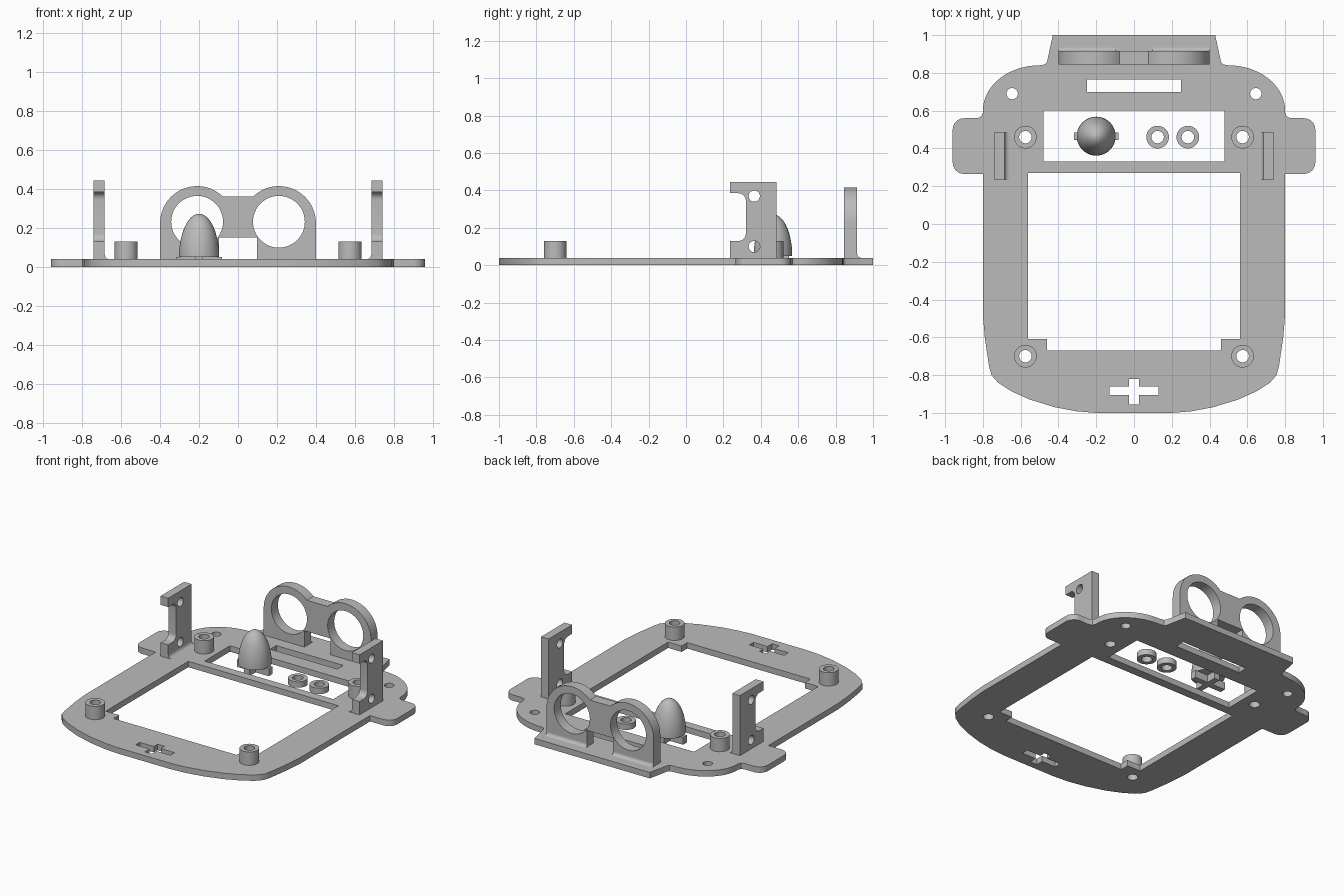
import bpy, bmesh
from math import sin, cos, radians, pi

old = bpy.data.objects.get("Cube")
if old:
    bpy.data.objects.remove(old, do_unlink=True)

grey = bpy.data.materials.new("plain grey")
grey.use_nodes = True
COLOUR = (0.5, 0.5, 0.5, 1)
grey.diffuse_color = COLOUR
grey.node_tree.nodes["Principled BSDF"].inputs["Base Color"].default_value = COLOUR

T = 0.04  # base plate thickness


def arc(cx, cy, rx, ry, a, b, n=12):
    angles = [radians(a + (b - a) * i / n) for i in range(n + 1)]
    return [(cx + rx * cos(t), cy + ry * sin(t)) for t in angles]


def circle(cx, cy, r, n=32):
    return arc(cx, cy, r, r, 0, 360, n)[:-1]


def rect(x0, y0, x1, y1):
    return [(x0, y0), (x1, y0), (x1, y1), (x0, y1)]


def mirrored(half):
    """Close a right-hand half outline with its reflection in x."""
    return half + [(-x, y) for x, y in reversed(half)]


def finish(name, bm):
    bmesh.ops.recalc_face_normals(bm, faces=bm.faces)
    mesh = bpy.data.meshes.new(name)
    bm.to_mesh(mesh)
    bm.free()
    mesh.materials.clear()
    mesh.materials.append(grey)
    mesh.shade_smooth()
    mesh.set_sharp_from_angle(angle=radians(30))
    obj = bpy.data.objects.new(name, mesh)
    bpy.context.collection.objects.link(obj)
    return obj


def slab(name, loops, lo, hi, axis="Z"):
    """Fill nested outlines (inner ones are holes) and extrude along an axis."""
    curve = bpy.data.curves.new(name, "CURVE")
    curve.dimensions = "2D"
    curve.fill_mode = "BOTH"
    curve.extrude = (hi - lo) / 2
    for loop in loops:
        spline = curve.splines.new("POLY")
        spline.points.add(len(loop) - 1)
        for point, (u, v) in zip(spline.points, loop):
            point.co = (u, v, 0, 1)
        spline.use_cyclic_u = True
    temp = bpy.data.objects.new(name + "_outline", curve)
    bm = bmesh.new()
    bm.from_mesh(temp.to_mesh())
    temp.to_mesh_clear()
    bpy.data.objects.remove(temp)
    bpy.data.curves.remove(curve)
    bmesh.ops.remove_doubles(bm, verts=bm.verts, dist=0.0002)
    for v in bm.verts:
        a, b, w = v.co.x, v.co.y, v.co.z + (lo + hi) / 2
        v.co = {"Z": (a, b, w), "Y": (a, w, b), "X": (w, a, b)}[axis]
    return finish(name, bm)


# Base plate: rounded front, side tabs, rounded rear corners, rear shelf
half = [(0.2, -1), (0.3, -0.992), (0.42, -0.97), (0.55, -0.93), (0.65, -0.885),
        (0.72, -0.84), (0.755, -0.8), (0.768, -0.75), (0.79, -0.6), (0.8, -0.48),
        (0.8, 0.265)]
half += arc(0.9, 0.325, 0.06, 0.06, -90, 0, 6) + arc(0.9, 0.5, 0.06, 0.06, 0, 90, 6)
half += [(0.83, 0.56), (0.808, 0.57), (0.8, 0.59)]
half += arc(0.5, 0.6, 0.3, 0.24, 2, 90, 16)
half += [(0.47, 0.845), (0.46, 0.86), (0.43, 1)]

display_opening = mirrored([(0.46, -0.67), (0.46, -0.61), (0.56, -0.61), (0.56, 0.27)])
cross = mirrored([(0.026, -0.955), (0.026, -0.905), (0.13, -0.905),
                  (0.13, -0.86), (0.026, -0.86), (0.026, -0.82)])
posts = [(sx * 0.575, y) for sx in (-1, 1) for y in (0.46, -0.7)]
holes = [circle(x, y, 0.033) for x, y in posts]
holes += [circle(sx * 0.645, 0.69, 0.03) for sx in (-1, 1)]
slab("base_plate", [mirrored(half), display_opening, cross,
                    rect(-0.48, 0.33, 0.48, 0.6), rect(-0.25, 0.7, 0.25, 0.765)] + holes, 0, T)

# Screw posts and loose washers
for i, (x, y) in enumerate(posts):
    slab(f"screw_post_{i + 1}", [circle(x, y, 0.06), circle(x, y, 0.033)], T, 0.13)
for i, x in enumerate((0.125, 0.285)):
    slab(f"loose_washer_{i + 1}", [circle(x, 0.46, 0.06), circle(x, 0.46, 0.033)], 0, T)

# Side brackets with a curved notch, two screw holes and a foot fillet
notch = arc(0.28, 0.345, 0.04, 0.04, 90, 0, 8) + arc(0.28, 0.17, 0.04, 0.04, 0, -90, 8)
bracket = [(0.235, T), (0.485, T), (0.485, 0.445), (0.235, 0.445), (0.235, 0.385)]
bracket += notch + [(0.235, 0.13)]
for side, s in (("left", 1), ("right", -1)):
    a, b = sorted((s * 0.685, s * 0.742))
    slab(f"{side}_bracket", [bracket, circle(0.365, 0.37, 0.03), circle(0.365, 0.1, 0.03)],
         a, b, "X")
    fillet = [(s * 0.686, T)] + [(s * x, z) for x, z in arc(0.66, 0.065, 0.025, 0.025, -90, 0, 5)]
    slab(f"{side}_bracket_fillet", [fillet], 0.235, 0.485, "Y")

# Twin-ring sensor holder on the rear shelf
ring_half = [(0.097, 0.15), (0.097, T), (0.4, T)]
ring_half += arc(0.21, 0.225, 0.19, 0.19, 0, 134.5, 24)
holder = mirrored(ring_half)
slab("sensor_holder", [holder] + [circle(s * 0.21, 0.232, 0.133, 48) for s in (-1, 1)],
     0.845, 0.915, "Y")
for side, s in (("left", 1), ("right", -1)):
    a, b = sorted((s * 0.097, s * 0.4))
    fillet = [(0.914, T)] + arc(0.935, 0.06, 0.02, 0.02, -90, -180, 5)
    slab(f"{side}_holder_fillet", [fillet], a, b, "X")

# Button: pointed dome on a cross-shaped foot
CX, CY, BASE = -0.2, 0.465, 0.05
foot = [(CX + x, CY + y) for x, y in mirrored(
    [(0.02, -0.085), (0.02, -0.02), (0.118, -0.02), (0.118, 0.02), (0.02, 0.02), (0.02, 0.085)])]
slab("button_foot", [foot], 0, BASE)

bm = bmesh.new()
bmesh.ops.create_uvsphere(bm, u_segments=48, v_segments=32, radius=1)
bmesh.ops.bisect_plane(bm, geom=bm.verts[:] + bm.edges[:] + bm.faces[:],
                       plane_co=(0, 0, 0), plane_no=(0, 0, -1), clear_outer=True)
bmesh.ops.holes_fill(bm, edges=[e for e in bm.edges if e.is_boundary])
for v in bm.verts:
    v.co = (CX + v.co.x * 0.103, CY + v.co.y * 0.103, BASE + v.co.z * 0.223)
finish("button_dome", bm)
